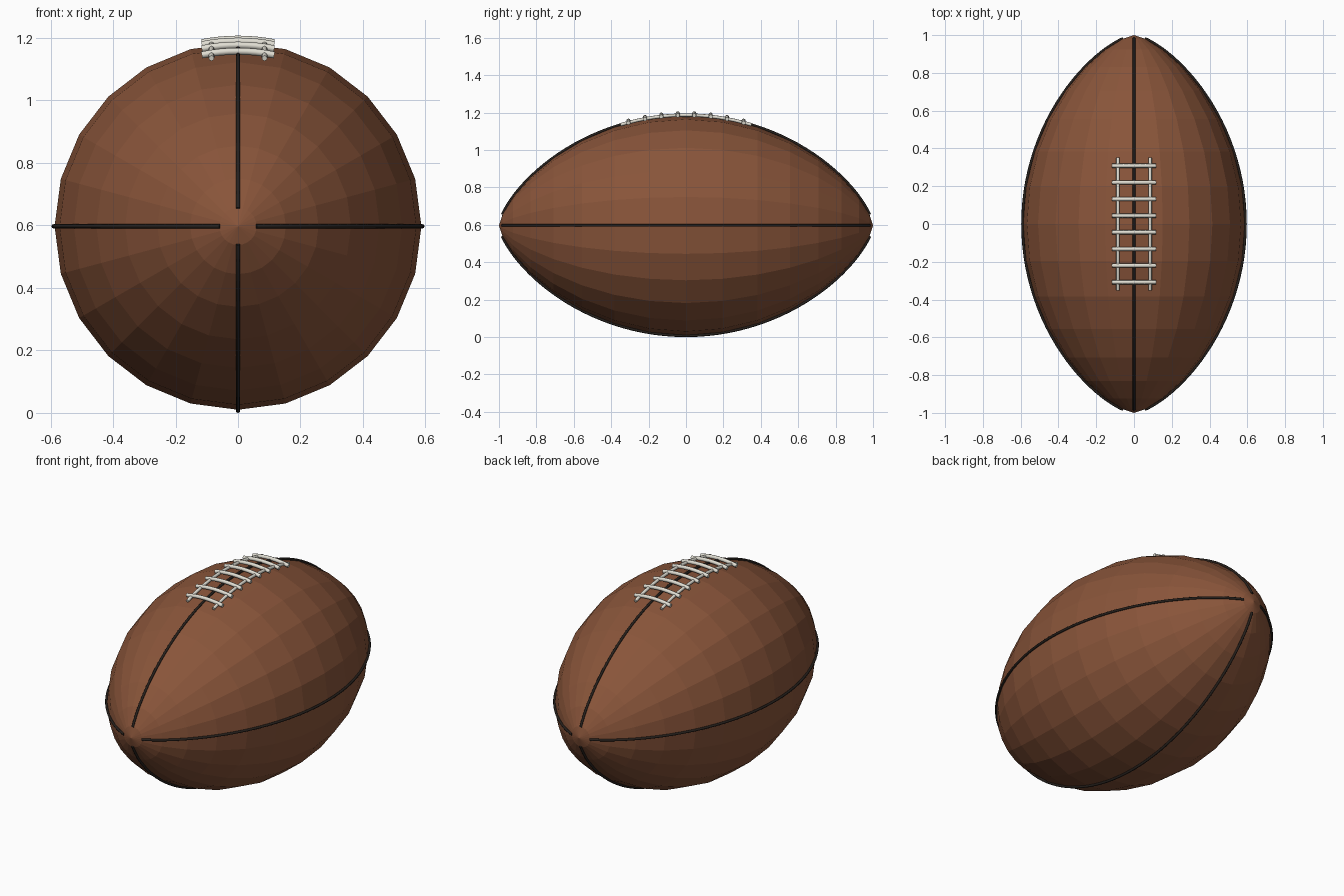
import bpy, bmesh
from math import sin, cos, pi, sqrt, asin

if "Cube" in bpy.data.objects:
    bpy.data.objects.remove(bpy.data.objects["Cube"])

R, CZ = 0.587, 0.597          # belly radius, axis height


def radius(y):
    return R * max(0.0, 1 - y * y) ** 0.7


def material(name, rgb):
    m = bpy.data.materials.new(name)
    m.diffuse_color = (*rgb, 1)
    m.use_nodes = True
    m.node_tree.nodes["Principled BSDF"].inputs["Base Color"].default_value = m.diffuse_color
    return m


def on_ball(y, angle, lift):
    """Point above the ball surface; angle is measured from the top."""
    r = radius(y) + lift
    return (r * sin(angle), y, CZ + r * cos(angle))


def cord(name, points, r, mat):
    cu = bpy.data.curves.new(name, 'CURVE')
    cu.dimensions = '3D'
    cu.bevel_depth = r
    cu.bevel_resolution = 2
    cu.use_fill_caps = True
    sp = cu.splines.new('POLY')
    sp.points.add(len(points) - 1)
    for p, co in zip(sp.points, points):
        p.co = (*co, 1)
    cu.materials.append(mat)
    ob = bpy.data.objects.new(name, cu)
    bpy.context.collection.objects.link(ob)
    return ob


leather = material("leather", (0.25, 0.09, 0.042))
dark = material("seam_dark", (0.02, 0.015, 0.012))
white = material("lace_white", (0.75, 0.73, 0.65))

# Ball: low-poly sphere reshaped to a pointed profile along y
bm = bmesh.new()
bmesh.ops.create_uvsphere(bm, u_segments=24, v_segments=16, radius=1)
for v in bm.verts:
    x, y, z = v.co
    flat = sqrt(x * x + y * y)
    s = radius(z) / flat if flat > 1e-4 else 0
    v.co = (x * s, z, CZ + y * s)
bmesh.ops.recalc_face_normals(bm, faces=bm.faces)
me = bpy.data.meshes.new("ball_body")
bm.to_mesh(me)
bm.free()
me.materials.append(leather)
bpy.context.collection.objects.link(bpy.data.objects.new("ball_body", me))

# Four panel seams running tip to tip, stopping just short of the points
N = 48
end = asin(0.983)
for i, side in enumerate(("top", "right", "bottom", "left")):
    pts = [on_ball(sin(-end + 2 * end * k / N), i * pi / 2, 0.003) for k in range(N + 1)]
    cord("seam_" + side, pts, 0.007, dark)

# Two lengthwise lace cords
for side, x in (("left", -0.085), ("right", 0.085)):
    pts = []
    for k in range(17):
        y = -0.35 + 0.7 * k / 16
        pts.append(on_ball(y, asin(x / (radius(y) + 0.009)), 0.009))
    cord("lace_rail_" + side, pts, 0.009, white)

# Eight cross laces curved over the ball
for i in range(8):
    y = -0.308 + 0.088 * i
    a = asin(0.116 / (radius(y) + 0.013))
    pts = [on_ball(y, -a + 2 * a * k / 8, 0.013) for k in range(9)]
    cord(f"cross_lace_{i + 1}", pts, 0.011, white)
